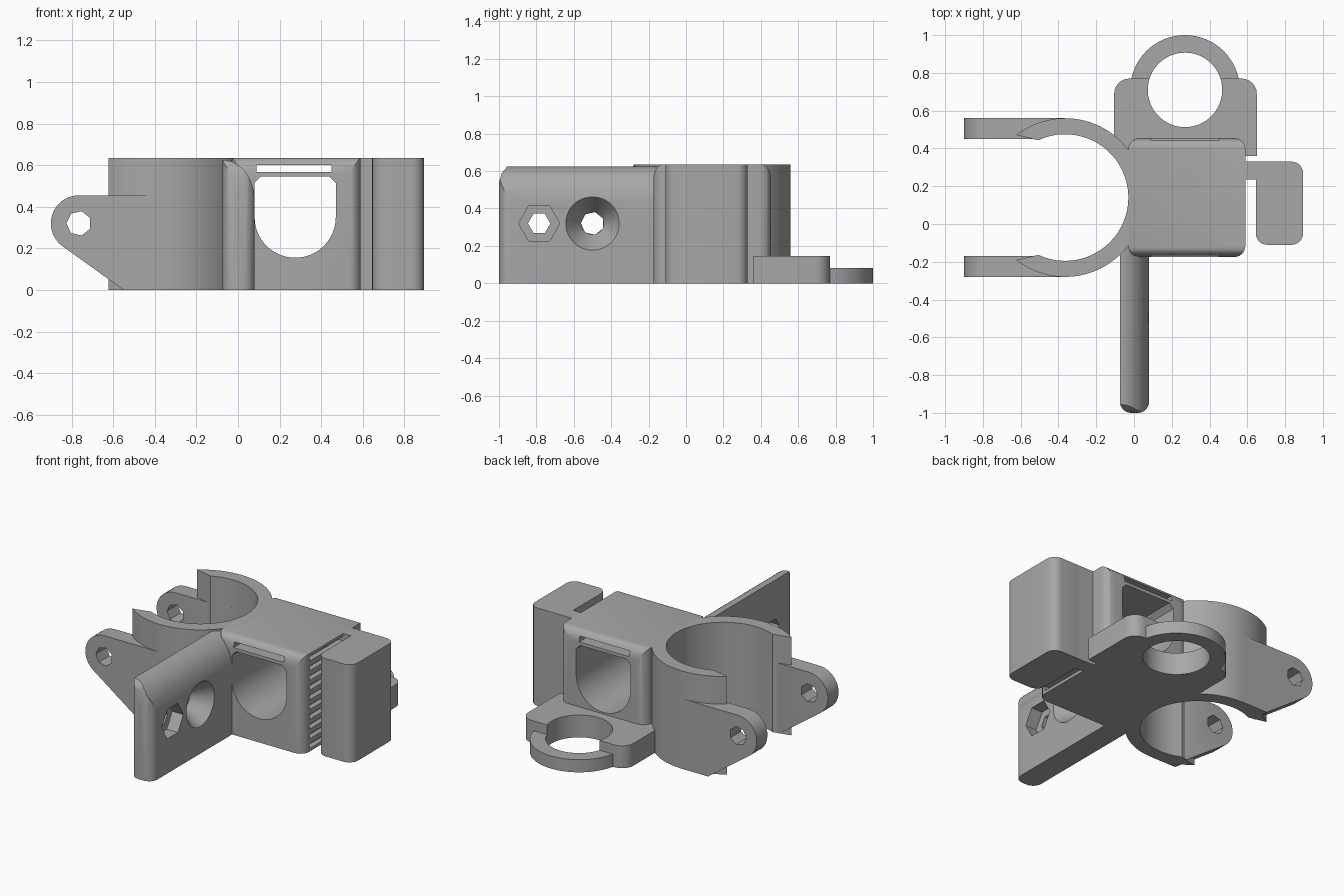
import bpy, bmesh, math

if "Cube" in bpy.data.objects:
    bpy.data.objects.remove(bpy.data.objects["Cube"])

grey = bpy.data.materials.new("mid_grey")
grey.diffuse_color = (0.39, 0.39, 0.39, 1)
grey.use_nodes = True
grey.node_tree.nodes["Principled BSDF"].inputs["Base Color"].default_value = grey.diffuse_color


def arc(cx, cy, r, a0, a1, n, ry=None):
    """Points on an arc, angles in degrees."""
    out = []
    for i in range(n + 1):
        a = math.radians(a0 + (a1 - a0) * i / n)
        out.append((cx + r * math.cos(a), cy + (ry or r) * math.sin(a)))
    return out


def circle(cx, cy, r, n=64, turn=0):
    return arc(cx, cy, r, turn, turn + 360, n)[:-1]


def rounded(x0, y0, x1, y1, r, n=6):
    return (arc(x1 - r, y1 - r, r, 0, 90, n) + arc(x0 + r, y1 - r, r, 90, 180, n)
            + arc(x0 + r, y0 + r, r, 180, 270, n) + arc(x1 - r, y0 + r, r, 270, 360, n))


def place(axis, u, v, w):
    return {"x": (w, u, v), "y": (u, w, v), "z": (u, v, w)}[axis]


def prism(name, axis, pts, lo, hi, top=None):
    """Extrude an outline along an axis; top gives a different end outline."""
    bm = bmesh.new()
    a = [bm.verts.new(place(axis, u, v, lo)) for u, v in pts]
    b = [bm.verts.new(place(axis, u, v, hi)) for u, v in (top or pts)]
    bm.faces.new(a)
    bm.faces.new(b)
    for i in range(len(a)):
        j = (i + 1) % len(a)
        bm.faces.new((a[i], a[j], b[j], b[i]))
    bmesh.ops.recalc_face_normals(bm, faces=bm.faces)
    me = bpy.data.meshes.new(name)
    bm.to_mesh(me)
    bm.free()
    me.materials.append(grey)
    ob = bpy.data.objects.new(name, me)
    bpy.context.collection.objects.link(ob)
    return ob


def combine(ob, tools, op="DIFFERENCE"):
    """Apply boolean tools to a part, then remove them."""
    for t in tools:
        m = ob.modifiers.new("bool", "BOOLEAN")
        m.operation, m.solver, m.object = op, "EXACT", t
    bpy.context.view_layer.update()
    dg = bpy.context.evaluated_depsgraph_get()
    me = bpy.data.meshes.new_from_object(ob.evaluated_get(dg))
    ob.modifiers.clear()
    ob.data = me
    for t in tools:
        bpy.data.objects.remove(t)
    return ob


TOP = 0.635
CX, CY, R_OUT, R_IN = -0.365, 0.14, 0.42, 0.335

# Main block: rounded corners, softened front and back top edges
body = prism("main_block", "z", rounded(-0.03, -0.175, 0.59, 0.455, 0.06), 0, TOP)
side = ([(-0.175, 0), (0.455, 0)] + arc(0.405, 0.555, 0.05, 0, 90, 6, 0.08)
        + arc(-0.125, 0.555, 0.05, 90, 180, 6, 0.08))
combine(body, [prism("side_shape", "x", side, -0.2, 0.8)], "INTERSECT")
# U-shaped bore, tie slot and belt teeth grooves
bore = arc(0.275, 0.35, 0.195, 180, 360, 32) + [(0.47, 0.515), (0.44, 0.545), (0.11, 0.545), (0.08, 0.515)]
cuts = [prism("bore", "y", bore, -0.5, 0.8),
        prism("tie_slot", "y", [(0.09, 0.566), (0.45, 0.566), (0.45, 0.6), (0.09, 0.6)], -0.5, 0.8)]
for i in range(10):
    z = 0.02 + i * 0.063
    cuts.append(prism("groove", "y", [(0.555, z), (0.62, z), (0.62, z + 0.03), (0.555, z + 0.03)], -0.11, 0.235))
combine(body, cuts)

# Belt clamp block beside the main block, with its bridge
prism("belt_block", "z", rounded(0.645, -0.11, 0.895, 0.33, 0.06), 0, TOP)
prism("belt_bridge", "z", [(0.57, 0.235), (0.72, 0.235), (0.72, 0.33), (0.57, 0.33)], 0, TOP)

# Open clamp ring
a_out, a_in = 128, 115
ring = arc(CX, CY, R_OUT, -a_out, a_out, 64) + arc(CX, CY, R_IN, a_in, -a_in, 64)
prism("clamp_ring", "z", ring, 0, TOP)

# Ears with bolt holes
ear_side = arc(-0.765, 0.32, 0.135, 90, 235, 14) + [(-0.55, 0), (-0.365, 0), (-0.365, 0.455)]
for name, y0, y1 in (("rear_ear", 0.45, 0.56), ("front_ear", -0.28, -0.17)):
    ear = prism(name, "y", ear_side, y0, y1)
    combine(ear, [prism("bolt", "y", circle(-0.765, 0.32, 0.06, 7, 180), y0 - 0.1, y1 + 0.1),
                  prism("tube", "z", circle(CX, CY, R_IN, 96), -0.1, 1)])

# Front fin: curved upper edge on the right, rounded nose
fin_shape = [(-0.075, 0), (0.08, 0)] + arc(-0.075, 0.43, 0.155, 0, 90, 14, 0.195)
fin = prism("fin", "y", fin_shape, -1.0, -0.1)
nose = [(0.08, 0.1), (-0.075, 0.1)] + arc(-0.015, -0.94, 0.06, 180, 270, 6) + arc(0.02, -0.94, 0.06, 270, 360, 6)
combine(fin, [prism("nose", "z", nose, -0.1, 1),
              prism("nose_side", "x", [(-1, -0.1), (0.1, -0.1), (0.1, 0.8), (-0.93, 0.8),
                                       (-0.955, 0.625), (-0.985, 0.59), (-1, 0.54)], -0.3, 0.3)], "INTERSECT")
# Nut pocket, countersink and their through holes
combine(fin, [prism("nut", "x", circle(-0.785, 0.32, 0.11, 6), 0.0, 0.2),
              prism("nut_hole", "x", circle(-0.785, 0.32, 0.06, 6), -0.2, 0.2),
              prism("sink", "x", circle(-0.5, 0.32, 0.06, 48), -0.04, 0.0801, circle(-0.5, 0.32, 0.143, 48)),
              prism("screw_hole", "x", circle(-0.5, 0.32, 0.062, 7, 180), -0.2, 0.2)])

# Rear sensor mount: thick pad and thinner round eyelet
pad_outline = ([(-0.105, 0.36), (0.65, 0.36)] + arc(0.57, 0.69, 0.08, 0, 90, 6)
               + arc(-0.025, 0.69, 0.08, 90, 180, 6))
pad = prism("sensor_pad", "z", pad_outline, 0, 0.145)
combine(pad, [prism("hole", "z", circle(0.27, 0.71, 0.197), -0.1, 0.3),
              prism("tube", "z", circle(CX, CY, R_IN, 96), -0.1, 1)])
eyelet = arc(0.27, 0.71, 0.29, 12, 168, 40) + arc(0.27, 0.71, 0.197, 168, 12, 40)
prism("sensor_eyelet", "z", eyelet, 0, 0.082)

# Smooth curved walls, keep hard edges crisp
for ob in bpy.context.collection.objects:
    ob.data.shade_smooth()
    ob.data.set_sharp_from_angle(angle=math.radians(28))
